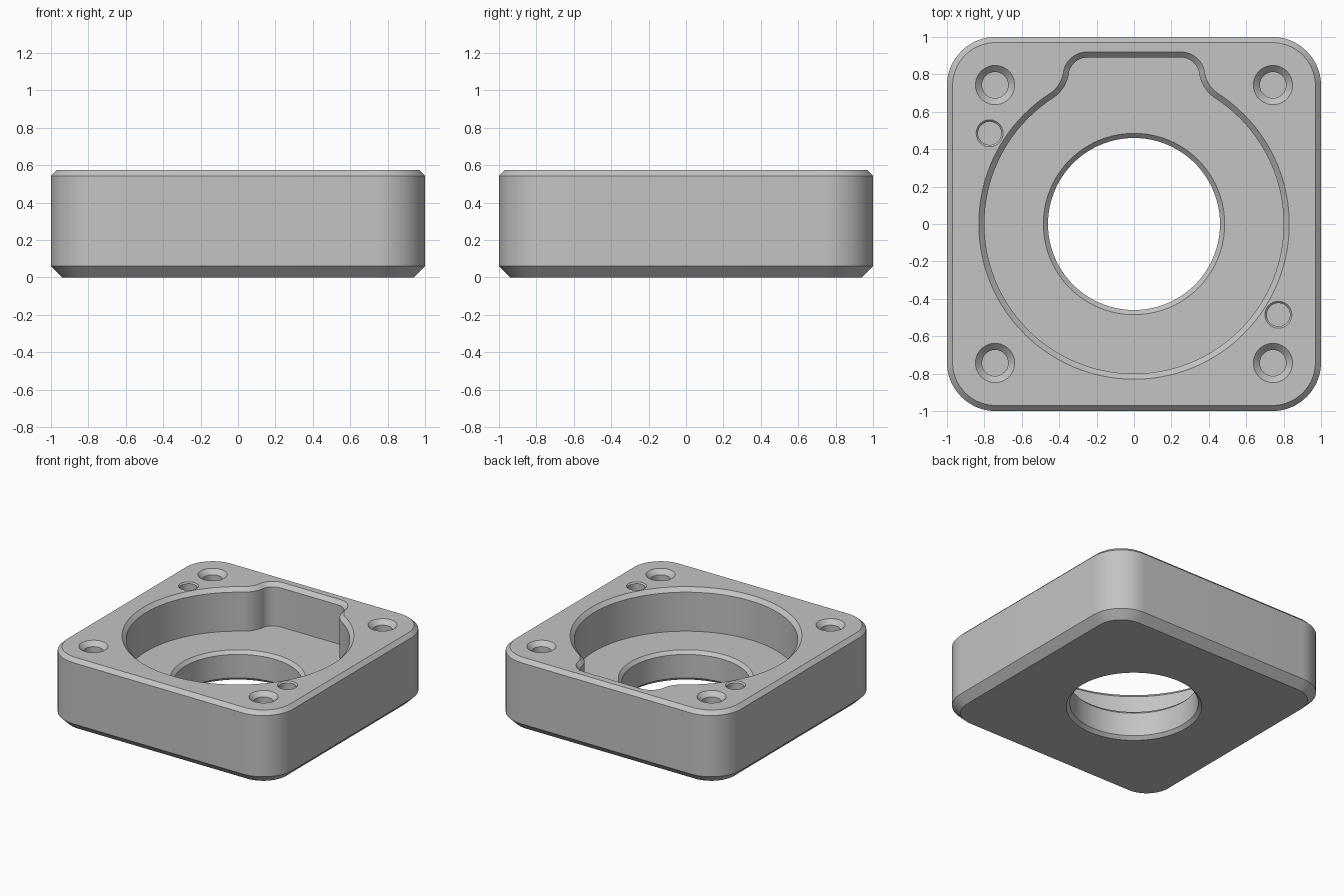
import bpy
import bmesh
import math

if "Cube" in bpy.data.objects:
    bpy.data.objects.remove(bpy.data.objects["Cube"], do_unlink=True)

HEIGHT = 0.573
FLOOR = 0.235
EPS = 0.02

metal = bpy.data.materials.new("plain grey")
metal.use_nodes = True
GREY = (0.55, 0.55, 0.55, 1)
metal.diffuse_color = GREY
metal.node_tree.nodes["Principled BSDF"].inputs["Base Color"].default_value = GREY


def arc(cx, cy, r, start, end, steps):
    """Points along an arc, angles in radians."""
    angles = [start + (end - start) * i / steps for i in range(steps + 1)]
    return [(cx + r * math.cos(a), cy + r * math.sin(a)) for a in angles]


def circle(r, cx=0, cy=0, steps=96):
    return arc(cx, cy, r, 0, math.tau, steps)[:-1]


def rounded_square(half, radius):
    c = half - radius
    points = []
    for i, (sx, sy) in enumerate([(1, 1), (-1, 1), (-1, -1), (1, -1)]):
        a = i * math.pi / 2
        points += arc(sx * c, sy * c, radius, a, a + math.pi / 2, 16)
    return points


def pocket_outline(grow):
    """Round pocket with a blended notch at the back, grown outwards."""
    fx, fy = 0.545, 0.838     # centre of the blend between circle and notch
    nx, ny = 0.25, 0.79       # centre of the notch corner
    join = math.atan2(fy, fx)
    lean = math.atan2(fy - ny, fx - nx)
    right = arc(0, 0, 0.8 + grow, -math.pi / 2, join, 60)
    right += arc(fx, fy, 0.2 - grow, join + math.pi, lean + math.pi, 12)[1:]
    right += arc(nx, ny, 0.1 + grow, lean, math.pi / 2, 12)[1:]
    return right + [(-x, y) for x, y in reversed(right[1:])]


def loft(name, rings):
    """Closed solid through rings of (height, points)."""
    bm = bmesh.new()
    loops = [[bm.verts.new((x, y, z)) for x, y in pts] for z, pts in rings]
    for low, high in zip(loops, loops[1:]):
        for i in range(len(low)):
            j = (i + 1) % len(low)
            bm.faces.new((low[i], low[j], high[j], high[i]))
    bm.faces.new(list(reversed(loops[0])))
    bm.faces.new(loops[-1])
    bmesh.ops.recalc_face_normals(bm, faces=bm.faces)
    mesh = bpy.data.meshes.new(name)
    bm.to_mesh(mesh)
    bm.free()
    mesh.materials.append(metal)
    obj = bpy.data.objects.new(name, mesh)
    bpy.context.collection.objects.link(obj)
    return obj


def blind_hole(name, x, y, r, chamfer, depth):
    return loft(name, [
        (HEIGHT - depth, circle(r, x, y, 40)),
        (HEIGHT - chamfer, circle(r, x, y, 40)),
        (HEIGHT + EPS, circle(r + chamfer + EPS, x, y, 40))])


# Square body with rounded corners and chamfered rims
housing = loft("housing", [
    (0, rounded_square(0.94, 0.20)),
    (0.06, rounded_square(1, 0.26)),
    (HEIGHT - 0.03, rounded_square(1, 0.26)),
    (HEIGHT, rounded_square(0.97, 0.23))])

# Pocket and central bore, both chamfered
cutters = [
    loft("pocket_cutter", [
        (FLOOR, pocket_outline(0)),
        (HEIGHT - 0.03, pocket_outline(0)),
        (HEIGHT + EPS, pocket_outline(0.03 + EPS))]),
    loft("bore_cutter", [
        (-EPS, circle(0.485 + EPS)),
        (0.025, circle(0.46)),
        (FLOOR - 0.025, circle(0.46)),
        (FLOOR + EPS, circle(0.485 + EPS))])]

# Screw holes in the corners, dowel holes on one diagonal
for sx in (-1, 1):
    for sy in (-1, 1):
        cutters.append(blind_hole("screw_cutter", sx * 0.743, sy * 0.743, 0.07, 0.035, 0.4))
    cutters.append(blind_hole("dowel_cutter", sx * 0.772, -sx * 0.485, 0.062, 0.01, 0.25))

bpy.context.view_layer.objects.active = housing
for cutter in cutters:
    cutter.hide_render = True
    cut = housing.modifiers.new(cutter.name, "BOOLEAN")
    cut.operation = "DIFFERENCE"
    cut.solver = "EXACT"
    cut.object = cutter
    bpy.ops.object.modifier_apply(modifier=cut.name)
    bpy.data.objects.remove(cutter, do_unlink=True)

bpy.ops.object.select_all(action="DESELECT")
housing.select_set(True)
bpy.ops.object.shade_smooth_by_angle(angle=math.radians(30))
